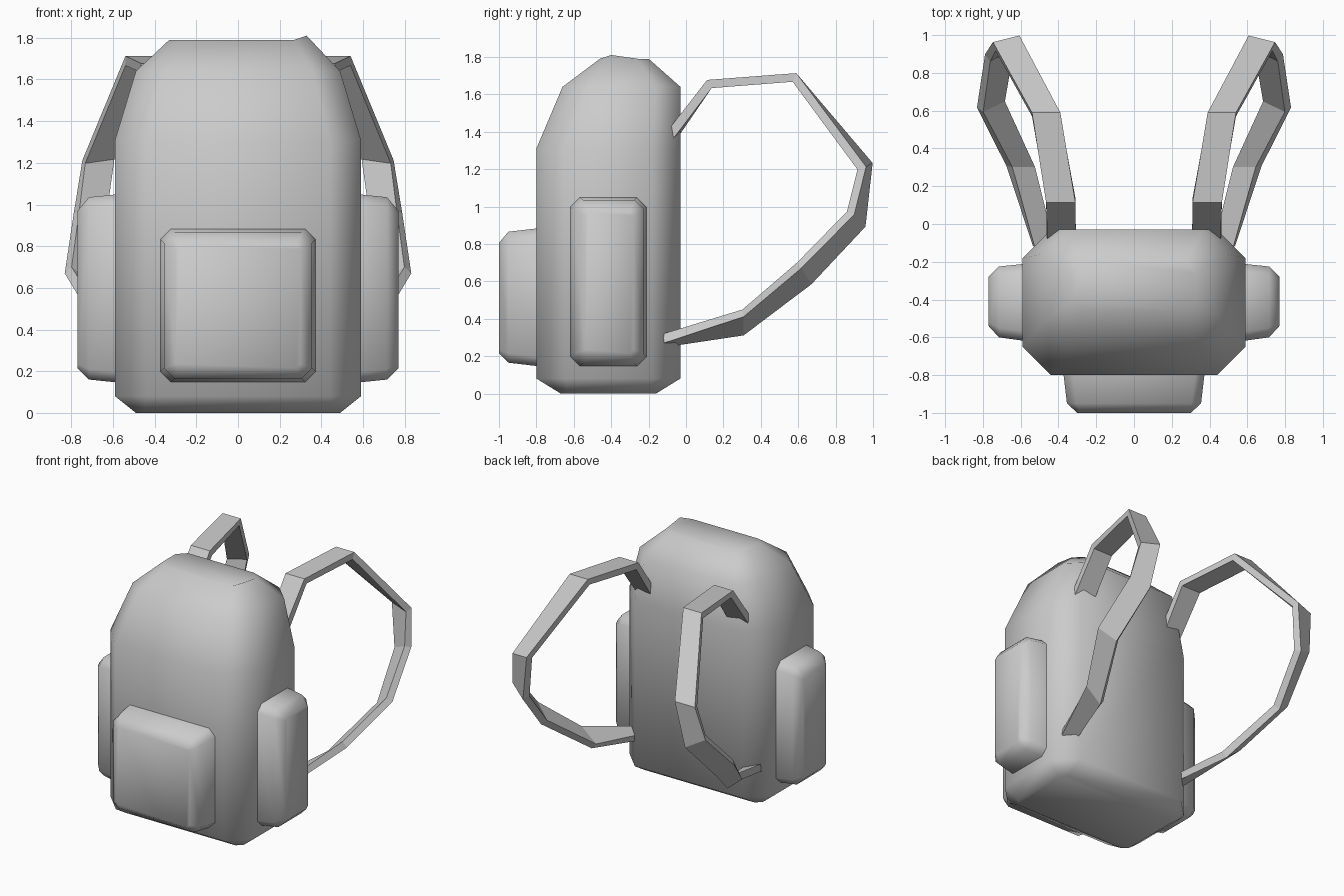
import bpy, bmesh, math
from mathutils import Vector

if "Cube" in bpy.data.objects:
    bpy.data.objects.remove(bpy.data.objects["Cube"])


def finish(name, bm, smooth=None):
    bmesh.ops.recalc_face_normals(bm, faces=bm.faces)
    mesh = bpy.data.meshes.new(name)
    bm.to_mesh(mesh)
    bm.free()
    obj = bpy.data.objects.new(name, mesh)
    bpy.context.collection.objects.link(obj)
    if smooth:
        bpy.ops.object.select_all(action='DESELECT')
        obj.select_set(True)
        bpy.context.view_layer.objects.active = obj
        bpy.ops.object.shade_smooth_by_angle(angle=math.radians(smooth))
    return obj


def skin(bm, rings):
    # Join matching rings of vertices and close both ends
    for a, b in zip(rings, rings[1:]):
        n = len(a)
        for i in range(n):
            j = (i + 1) % n
            bm.faces.new((a[i], a[j], b[j], b[i]))
    bm.faces.new(rings[0])
    bm.faces.new(rings[-1])


def loft(name, levels, place, smooth, bumps=()):
    # Each level: (height, a0, a1, b0, b1, corner cut)
    bm = bmesh.new()
    rings = []
    for h, a0, a1, b0, b1, c in levels:
        pts = [(a0 + c, b0), (a1 - c, b0), (a1, b0 + c), (a1, b1 - c),
               (a1 - c, b1), (a0 + c, b1), (a0, b1 - c), (a0, b0 + c)]
        rings.append([bm.verts.new(place(a, b, h)) for a, b in pts])
    for ring, i, dz in bumps:
        rings[ring][i].co.z += dz
    skin(bm, rings)
    return finish(name, bm, smooth)


# Main bag, with one slightly raised corner on top
loft("bag_body", [
    (0.0, -0.49, 0.49, -0.67, -0.16, 0.04),
    (0.08, -0.59, 0.59, -0.80, -0.03, 0.15),
    (1.31, -0.59, 0.59, -0.80, -0.03, 0.15),
    (1.64, -0.49, 0.49, -0.66, -0.03, 0.13),
    (1.79, -0.33, 0.33, -0.46, -0.20, 0.06),
], lambda a, b, h: (a, b, h), 80, bumps=[(4, 2, 0.02)])

# Front pocket
loft("front_pocket", [
    (-0.78, -0.375, 0.375, 0.145, 0.885, 0.05),
    (-0.95, -0.355, 0.355, 0.165, 0.865, 0.05),
    (-1.0, -0.30, 0.30, 0.215, 0.805, 0.02),
], lambda a, b, h: (a, h, b), 50)

# Side pockets
for side, label in ((1, "right"), (-1, "left")):
    loft(label + "_side_pocket", [
        (0.57, -0.62, -0.21, 0.145, 1.05, 0.05),
        (0.715, -0.60, -0.225, 0.16, 1.035, 0.05),
        (0.77, -0.54, -0.28, 0.215, 0.97, 0.02),
    ], lambda a, b, h: (side * h, a, b), 50)

# Shoulder straps: outer-edge and inner-edge points along the loop
STRAP = [
    ((0.46, -0.09, 1.375), (0.31, -0.07, 1.375)),
    ((0.465, 0.125, 1.655), (0.31, 0.125, 1.655)),
    ((0.54, 0.58, 1.69), (0.39, 0.58, 1.69)),
    ((0.74, 0.94, 1.205), (0.60, 0.975, 1.225)),
    ((0.775, 0.88, 0.965), (0.65, 0.94, 0.90)),
    ((0.815, 0.605, 0.685), (0.70, 0.66, 0.60)),
    ((0.66, 0.305, 0.43), (0.54, 0.305, 0.33)),
    ((0.53, -0.12, 0.295), (0.42, -0.13, 0.27)),
]


def strap(name, side, thick=0.05):
    bm = bmesh.new()
    pairs = [(Vector(o), Vector(i)) for o, i in STRAP]
    mids = [(o + i) / 2 for o, i in pairs]
    rings = []
    for k, (o, i) in enumerate(pairs):
        before = (mids[k] - mids[max(k - 1, 0)]).normalized()
        after = (mids[min(k + 1, len(mids) - 1)] - mids[k]).normalized()
        n = (before + after).cross(i - o).normalized() * thick / 2
        corners = (o + n, i + n, i - n, o - n)
        rings.append([bm.verts.new((side * p.x, p.y, p.z)) for p in corners])
    skin(bm, rings)
    return finish(name, bm)


strap("right_shoulder_strap", 1)
strap("left_shoulder_strap", -1)
